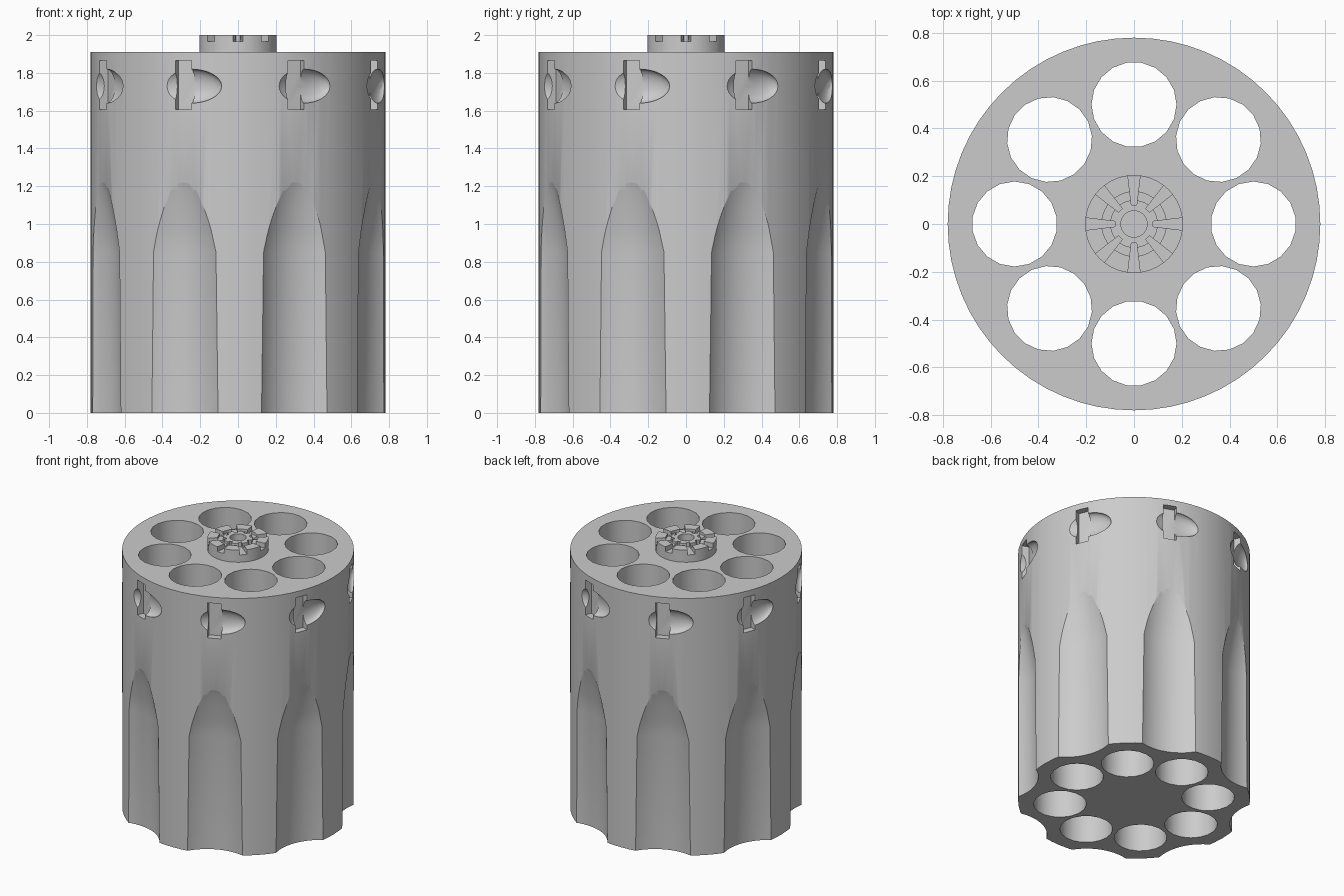
import bpy, bmesh
from math import sin, cos, pi, radians, sqrt
from mathutils import Matrix

if "Cube" in bpy.data.objects:
    bpy.data.objects.remove(bpy.data.objects["Cube"])

steel = bpy.data.materials.new("grey_steel")
steel.use_nodes = True
colour = (0.6, 0.6, 0.6, 1)
steel.diffuse_color = colour
steel.node_tree.nodes["Principled BSDF"].inputs["Base Color"].default_value = colour

RADIUS, TOP, COUNT = 0.78, 1.91, 8
STEP = 2 * pi / COUNT


def turn(angle):
    return Matrix.Rotation(angle, 4, "Z")


def move(x, y, z):
    return Matrix.Translation((x, y, z))


def lathe(bm, profile, sides, matrix=Matrix()):
    """Revolve (radius, z) points around z and cap both ends."""
    rings = [[bm.verts.new(matrix @ (move(r * cos(2 * pi * i / sides), r * sin(2 * pi * i / sides), z).translation))
              for i in range(sides)] for r, z in profile]
    for low, high in zip(rings, rings[1:]):
        for i in range(sides):
            j = (i + 1) % sides
            bm.faces.new((low[i], low[j], high[j], high[i]))
    bm.faces.new(rings[0][::-1])
    bm.faces.new(rings[-1])


def make_object(name, bm):
    bmesh.ops.recalc_face_normals(bm, faces=bm.faces)
    mesh = bpy.data.meshes.new(name)
    bm.to_mesh(mesh)
    bm.free()
    mesh.materials.append(steel)
    obj = bpy.data.objects.new(name, mesh)
    bpy.context.collection.objects.link(obj)
    return obj


def cut(target, name, build, offset=0.0):
    """Subtract a ring of eight copies of a shape from the target."""
    bm = bmesh.new()
    for k in range(COUNT):
        build(bm, turn(k * STEP + offset))
    cutter = make_object(name, bm)
    cutter.hide_render = True
    mod = target.modifiers.new(name, "BOOLEAN")
    mod.operation, mod.solver, mod.object = "DIFFERENCE", "EXACT", cutter
    bpy.context.view_layer.objects.active = target
    bpy.ops.object.modifier_apply(modifier=mod.name)
    bpy.data.objects.remove(cutter)


def finish(obj):
    bpy.ops.object.select_all(action="DESELECT")
    obj.select_set(True)
    bpy.context.view_layer.objects.active = obj
    bpy.ops.object.shade_smooth_by_angle(angle=radians(30))


# Chamber bores
def bore(bm, m):
    lathe(bm, [(0.178, -0.1), (0.178, TOP + 0.1)], 18, m @ move(0, -0.5, 0))


# Flutes: cutter radius is solved from the half width wanted on the surface
def flute(bm, m):
    centre = 1.02
    profile = [(0.34, -0.1)]
    for half, z in [(0.19, 0), (0.179, 0.85), (0.153, 0.97), (0.116, 1.085),
                    (0.076, 1.175), (0.035, 1.215), (0, 1.225)]:
        along = sqrt(RADIUS ** 2 - half ** 2)
        profile.append((sqrt(half ** 2 + (centre - along) ** 2), z))
    profile.append((0.2, 1.23))
    lathe(bm, profile, 64, m @ move(0, -centre, 0))


# Stop notch pocket
def notch(bm, m):
    size = Matrix.Diagonal((0.092, 0.1, 0.26, 1))
    bmesh.ops.create_cube(bm, size=1, matrix=m @ move(0, -RADIUS, 1.735) @ size)


# Rounded lead-in beside the pocket
def lead_in(bm, m):
    size = Matrix.Diagonal((0.165, 0.05, 0.09, 1))
    bmesh.ops.create_uvsphere(bm, u_segments=24, v_segments=16, radius=1,
                              matrix=m @ move(0, -RADIUS, 1.73) @ turn(radians(6)) @ size)


# Tapered ratchet slot
def slot(bm, m):
    outline = [(-0.011, -0.08), (0.011, -0.08), (0.028, -0.22), (-0.028, -0.22)]
    low, high = [[bm.verts.new(m @ move(x, y, z).translation) for x, y in outline]
                 for z in (1.965, 2.05)]
    bm.faces.new(low)
    bm.faces.new(high)
    for i in range(4):
        j = (i + 1) % 4
        bm.faces.new((low[i], low[j], high[j], high[i]))


# Main body
bm = bmesh.new()
lathe(bm, [(RADIUS, 0), (RADIUS, TOP)], 64)
body = make_object("cylinder_body", bm)
cut(body, "bores", bore)
cut(body, "flutes", flute, radians(23.2))
cut(body, "notches", notch, radians(-21.8))
cut(body, "lead_ins", lead_in, radians(-18.5))
finish(body)

# Ratchet hub with ring groove and centre recess
bm = bmesh.new()
lathe(bm, [(0.205, TOP - 0.01), (0.205, 2), (0.135, 2), (0.135, 1.98),
           (0.1, 1.98), (0.1, 2), (0.055, 2), (0.055, 1.95)], 40)
hub = make_object("ratchet_hub", bm)
cut(hub, "slots", slot)
finish(hub)
